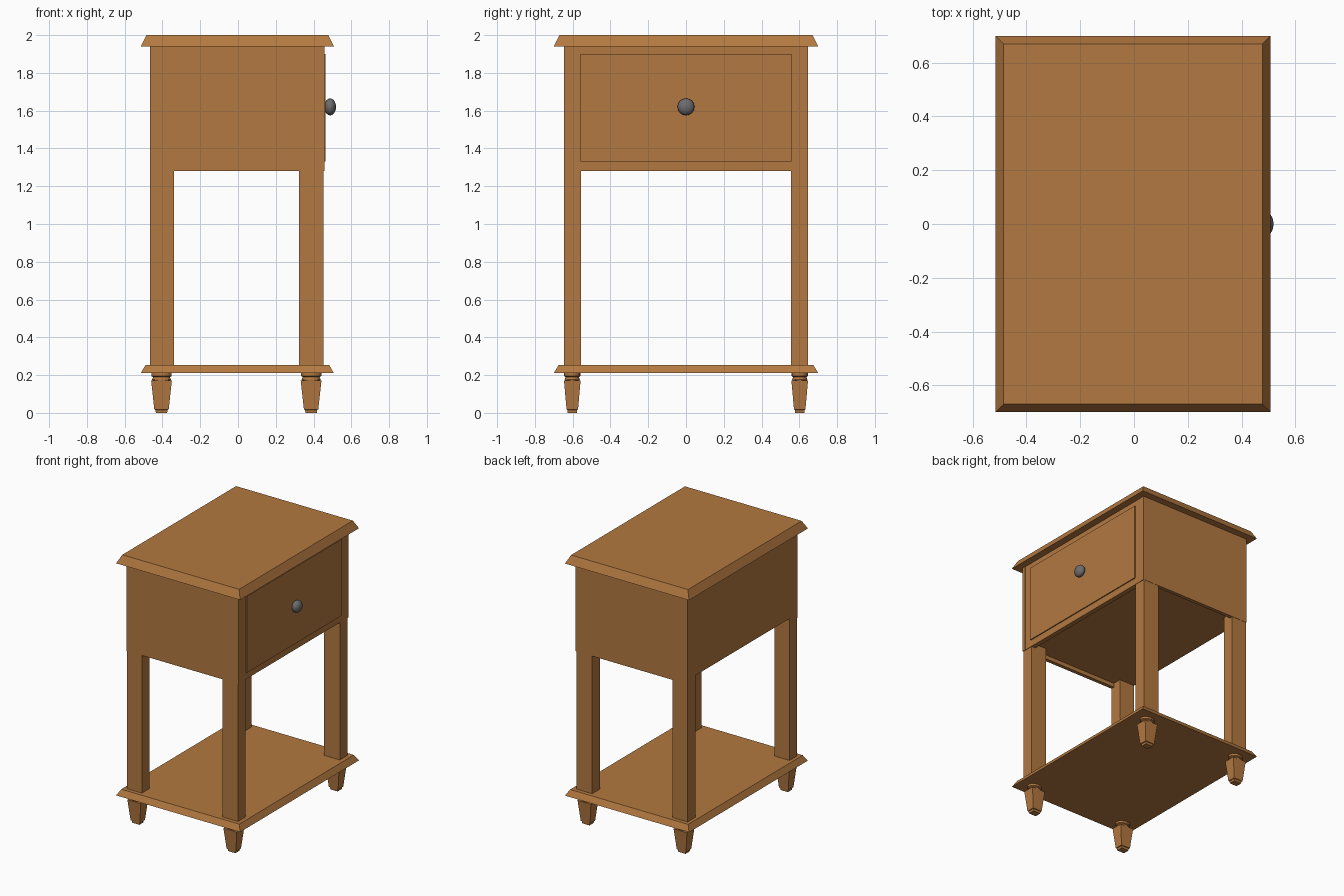
import bpy, bmesh, math
from mathutils import Matrix

if "Cube" in bpy.data.objects:
    bpy.data.objects.remove(bpy.data.objects["Cube"])


def material(name, rgb):
    m = bpy.data.materials.new(name)
    m.diffuse_color = (*rgb, 1)
    m.use_nodes = True
    m.node_tree.nodes["Principled BSDF"].inputs["Base Color"].default_value = m.diffuse_color
    return m


WOOD = material("warm_wood", (0.45, 0.19, 0.052))
METAL = material("grey_metal", (0.15, 0.15, 0.155))


def finish(name, bm, mat):
    bmesh.ops.recalc_face_normals(bm, faces=bm.faces)
    me = bpy.data.meshes.new(name)
    bm.to_mesh(me)
    bm.free()
    me.materials.append(mat)
    ob = bpy.data.objects.new(name, me)
    bpy.context.collection.objects.link(ob)
    return ob


def box(name, x0, x1, y0, y1, z0, z1, inset=0.0):
    """Box whose top may be inset to make a sloped edge."""
    bm = bmesh.new()
    bmesh.ops.create_cube(bm, size=1)
    cx, cy = (x0 + x1) / 2, (y0 + y1) / 2
    for v in bm.verts:
        sx, sy = (1 if v.co.x > 0 else -1), (1 if v.co.y > 0 else -1)
        top = v.co.z > 0
        d = inset if top else 0
        v.co = (cx + sx * ((x1 - x0) / 2 - d), cy + sy * ((y1 - y0) / 2 - d),
                z1 if top else z0)
    return finish(name, bm, WOOD)


def turned(name, cx, cy, profile, sides, turn, sx, sy):
    """Stack of rings (radius, z), capped at both ends."""
    bm = bmesh.new()
    rings = []
    for r, z in profile:
        rings.append([bm.verts.new((cx + sx * r * math.cos(turn + math.tau * i / sides),
                                    cy + sy * r * math.sin(turn + math.tau * i / sides), z))
                      for i in range(sides)])
    for a, b in zip(rings, rings[1:]):
        for i in range(sides):
            j = (i + 1) % sides
            bm.faces.new((a[i], a[j], b[j], b[i]))
    bm.faces.new(rings[0])
    bm.faces.new(rings[-1])
    return finish(name, bm, WOOD)


# Top and lower shelf with sloped edges
box("table_top", -0.515, 0.508, -0.70, 0.70, 1.94, 2.0, 0.03)
box("lower_shelf", -0.515, 0.508, -0.70, 0.70, 0.21, 0.253, 0.025)

# Drawer case: recessed bottom, side panels and front rail reach lower
box("case_body", -0.465, 0.455, -0.63, 0.63, 1.31, 1.94)
box("front_rail", 0.42, 0.455, -0.63, 0.63, 1.28, 1.32)
for s, side in ((-1, "left"), (1, "right")):
    y0, y1 = sorted((s * 0.62, s * 0.647))
    box(side + "_panel", -0.466, 0.457, y0, y1, 1.28, 1.94)

# Drawer front
box("drawer_front", 0.44, 0.463, -0.558, 0.558, 1.33, 1.90)

# Knob
bm = bmesh.new()
bmesh.ops.create_uvsphere(bm, u_segments=16, v_segments=10, radius=1)
bm.transform(Matrix.Translation((0.488, 0, 1.62)) @ Matrix.Diagonal((0.031, 0.045, 0.045, 1))
             @ Matrix.Rotation(math.pi / 2, 4, 'Y'))
for f in bm.faces:
    f.smooth = True
finish("drawer_knob", bm, METAL)

# Legs and feet
for x0, x1, cx, end in ((-0.465, -0.34, -0.405, "back"), (0.322, 0.452, 0.387, "front")):
    for s, side in ((-1, "left"), (1, "right")):
        y0, y1 = sorted((s * 0.555, s * 0.645))
        box(f"{end}_{side}_leg", x0, x1, y0, y1, 0.25, 1.32)
        # Square tapered foot
        q = math.sqrt(2)
        turned(f"{end}_{side}_foot", cx, s * 0.602,
               [(0.030 * q, 0), (0.032 * q, 0.016), (0.038 * q, 0.018), (0.055 * q, 0.172)],
               4, math.pi / 4, 1, 0.8)
        # Round collar above the foot
        turned(f"{end}_{side}_collar", cx, s * 0.602,
               [(0.048, 0.17), (0.05, 0.178), (0.044, 0.19), (0.054, 0.195), (0.054, 0.212)],
               16, 0, 1, 0.8)
